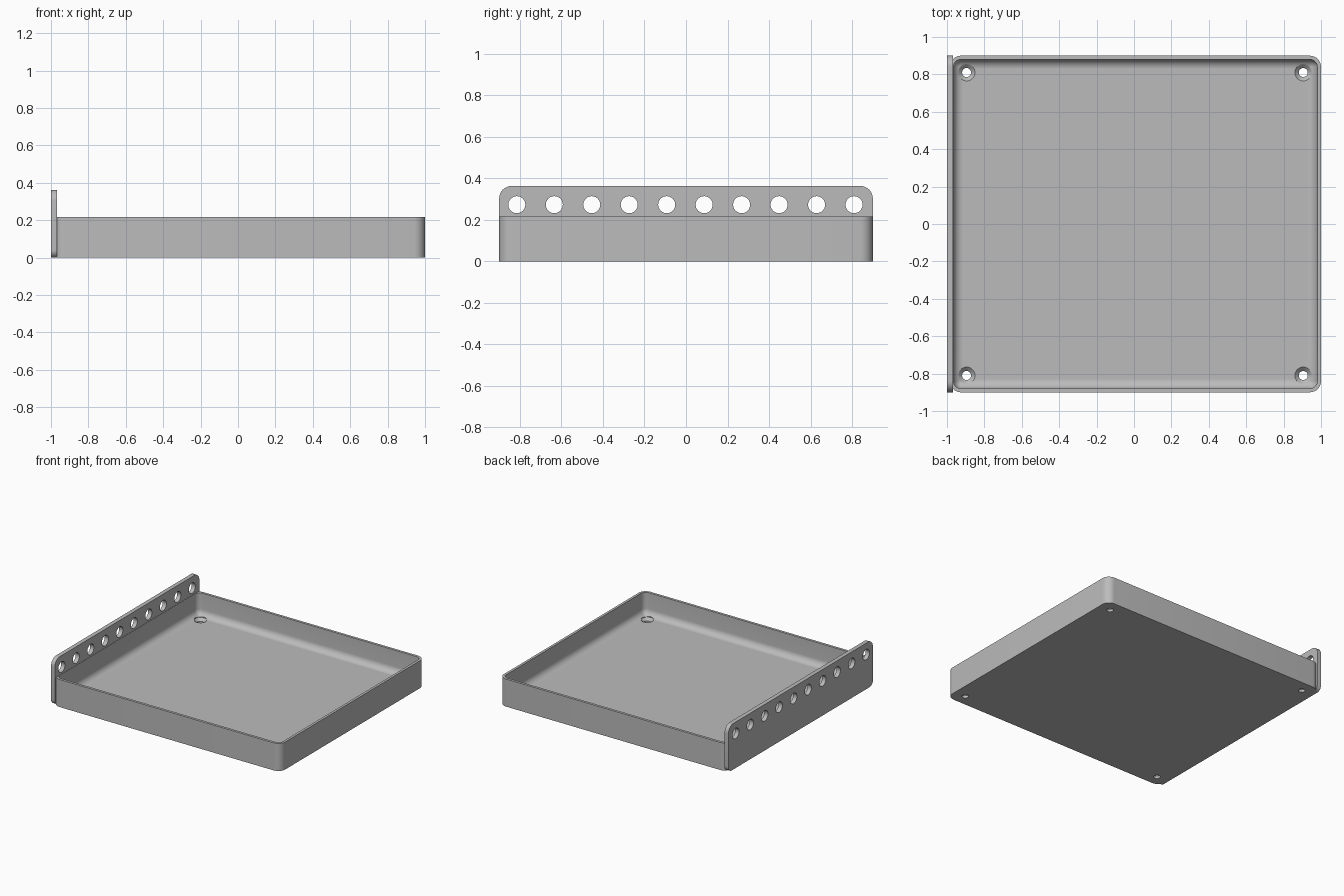
import bpy, bmesh
from math import sin, cos, pi, radians

cube = bpy.data.objects.get("Cube")
if cube:
    bpy.data.objects.remove(cube, do_unlink=True)

grey = bpy.data.materials.new("plain grey")
grey.use_nodes = True
grey.diffuse_color = (0.5, 0.5, 0.5, 1)
grey.node_tree.nodes["Principled BSDF"].inputs["Base Color"].default_value = (0.5, 0.5, 0.5, 1)

LEFT, RIGHT, DEPTH = -0.985, 1.0, 0.9
RIM, FLOOR, WALL, FILLET, CORNER = 0.217, 0.04, 0.02, 0.05, 0.06
PLATE_IN, PLATE_TOP = -0.967, 0.363


def outline(a0, b0, a1, b1, radii, steps=8):
    """Rounded rectangle, anticlockwise from the lower left corner."""
    points = []
    corners = [(a0, b0, 1, 1), (a1, b0, -1, 1), (a1, b1, -1, -1), (a0, b1, 1, -1)]
    for k, ((a, b, sa, sb), r) in enumerate(zip(corners, radii)):
        for i in range(steps + 1):
            t = pi + (k + i / steps) * pi / 2
            points.append((a + sa * r + r * cos(t), b + sb * r + r * sin(t)))
    return points


def circle(x, y, r, n=32):
    return [(x + r * cos(2 * pi * i / n), y + r * sin(2 * pi * i / n)) for i in range(n)]


def loft(bm, rings):
    """Skin a list of 3D rings and close both ends."""
    loops = [[bm.verts.new(p) for p in ring] for ring in rings]
    n = len(loops[0])
    for low, high in zip(loops, loops[1:]):
        for i in range(n):
            j = (i + 1) % n
            bm.faces.new((low[i], low[j], high[j], high[i]))
    bm.faces.new(loops[0][::-1])
    bm.faces.new(loops[-1])


def finish(bm, name):
    bmesh.ops.recalc_face_normals(bm, faces=bm.faces)
    mesh = bpy.data.meshes.new(name)
    bm.to_mesh(mesh)
    bm.free()
    obj = bpy.data.objects.new(name, mesh)
    bpy.context.collection.objects.link(obj)
    mesh.materials.append(grey)
    return obj


def cut_and_smooth(obj, cutter):
    bpy.ops.object.select_all(action="DESELECT")
    obj.select_set(True)
    bpy.context.view_layer.objects.active = obj
    mod = obj.modifiers.new("holes", "BOOLEAN")
    mod.operation, mod.solver, mod.object = "DIFFERENCE", "EXACT", cutter
    bpy.ops.object.modifier_apply(modifier=mod.name)
    bpy.data.objects.remove(cutter, do_unlink=True)
    bpy.ops.object.shade_smooth_by_angle(angle=radians(30))


# Tray: outer wall, rim, inner wall, filleted floor
def tray_ring(inset, z):
    r = max(CORNER - inset, 0.004)
    flat = outline(LEFT + inset, -DEPTH + inset, RIGHT - inset, DEPTH - inset, [r] * 4)
    return [(x, y, z) for x, y in flat]


rings = [tray_ring(0, 0), tray_ring(0, RIM), tray_ring(WALL, RIM)]
for i in range(9):
    t = i / 8 * pi / 2
    rings.append(tray_ring(WALL + FILLET * (1 - cos(t)), FLOOR + FILLET * (1 - sin(t))))
bm = bmesh.new()
loft(bm, rings)
tray = finish(bm, "tray")

# Countersunk screw holes in the tray corners
bm = bmesh.new()
for x in (-0.895, 0.905):
    for y in (-0.81, 0.81):
        profile = [(0.024, -0.1), (0.024, 0.02), (0.045, FLOOR), (0.045, 0.15)]
        loft(bm, [[(a, b, z) for a, b in circle(x, y, r)] for r, z in profile])
cut_and_smooth(tray, finish(bm, "screw_hole_cutter"))

# Upright mounting plate on the right side
bm = bmesh.new()
flat = outline(-DEPTH, 0, DEPTH, PLATE_TOP, [0.04, 0.04, CORNER, CORNER])
loft(bm, [[(x, y, z) for y, z in flat] for x in (-1, PLATE_IN)])
plate = finish(bm, "mounting_plate")

# Row of ten round holes along the plate
bm = bmesh.new()
for i in range(10):
    ring = circle(-0.815 + 0.1805 * i, 0.273, 0.041)
    loft(bm, [[(x, y, z) for y, z in ring] for x in (-1.1, -0.9)])
cut_and_smooth(plate, finish(bm, "plate_hole_cutter"))
